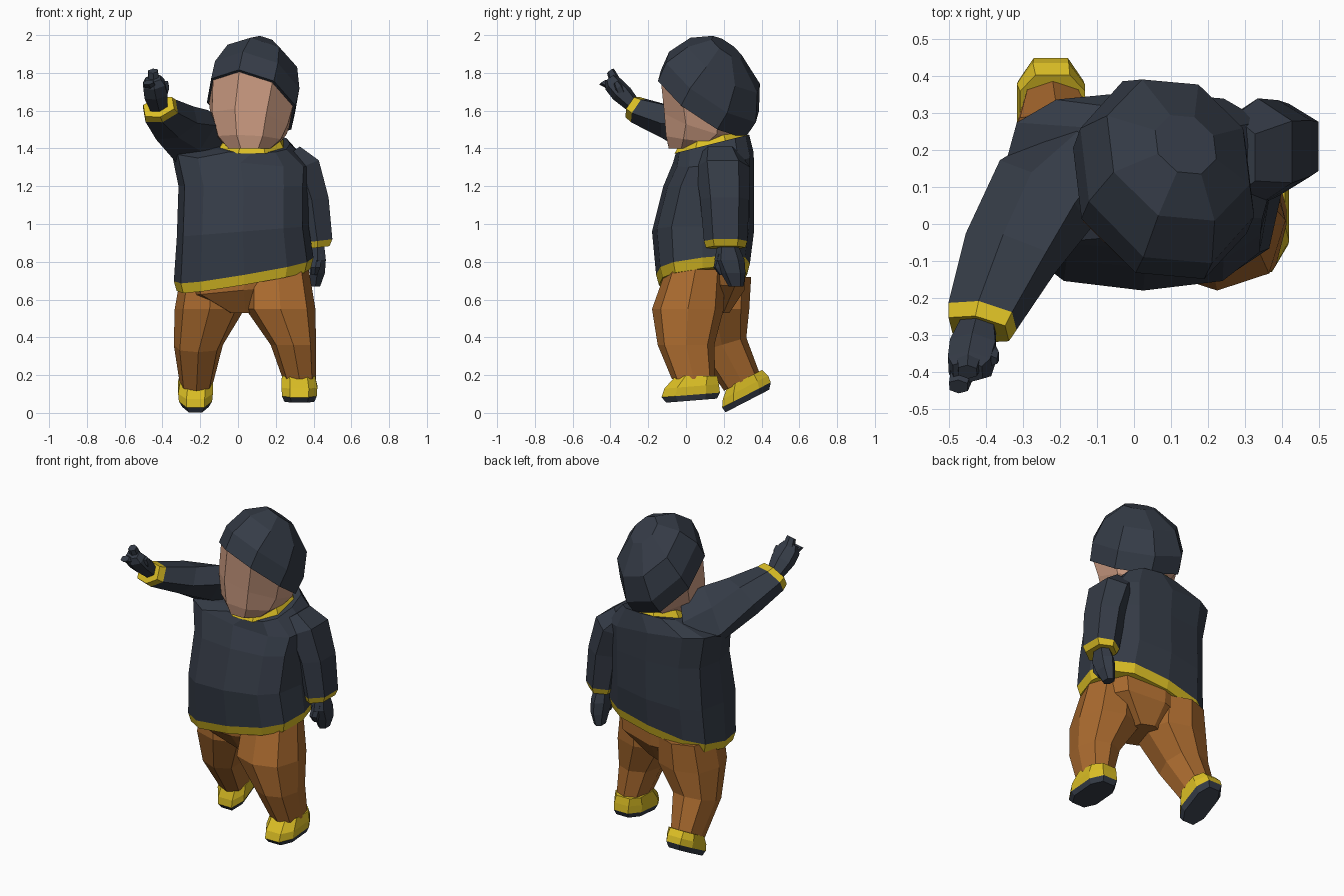
import bpy, bmesh, math
from mathutils import Vector


def material(name, rgb):
    m = bpy.data.materials.new(name)
    m.diffuse_color = (*rgb, 1)
    return m


SLATE = material("dark slate", (0.035, 0.044, 0.062))
YELLOW = material("yellow trim", (0.70, 0.51, 0.018))
ORANGE = material("orange brown", (0.40, 0.145, 0.028))
SKIN = material("skin", (0.64, 0.35, 0.235))
UP = Vector((0, 0, 1))


def loft(name, mats, secs, n=8, normal=(0, 0, 1), phase=None, power=1.0):
    """Skin rings (x, y, z, rx, ry[, normal]); mats gives one material per band."""
    bm = bmesh.new()
    rings = []
    grow = 1.0
    if phase is None:                       # flat side forward
        phase, grow = math.pi / n, 1 / math.cos(math.pi / n)
    for s in secs:
        q = UP.rotation_difference(Vector(s[5] if len(s) > 5 else normal).normalized())
        ring = []
        for i in range(n):
            a = phase + 2 * math.pi * i / n
            c, d = math.cos(a), math.sin(a)
            p = Vector((math.copysign(min(1, abs(c) ** power * grow), c) * s[3],
                        math.copysign(min(1, abs(d) ** power * grow), d) * s[4], 0))
            ring.append(bm.verts.new(Vector(s[:3]) + q @ p))
        rings.append(ring)
    if not isinstance(mats, list):
        mats = [mats] * (len(secs) - 1)
    slots = list(dict.fromkeys(mats))
    for k, (a, b) in enumerate(zip(rings, rings[1:])):
        for i in range(n):
            j = (i + 1) % n
            bm.faces.new((a[i], a[j], b[j], b[i])).material_index = slots.index(mats[k])
    bm.faces.new(rings[0][::-1]).material_index = slots.index(mats[0])
    bm.faces.new(rings[-1]).material_index = slots.index(mats[-1])
    bmesh.ops.recalc_face_normals(bm, faces=bm.faces)
    me = bpy.data.meshes.new(name)
    bm.to_mesh(me)
    bm.free()
    for m in slots:
        me.materials.append(m)
    ob = bpy.data.objects.new(name, me)
    bpy.context.collection.objects.link(ob)
    return ob


# Head: face meeting the rim of a tilted hat
tilt = (0.3, 0.55, 0.78)
loft("face", SKIN, [
    (0.06, 0.02, 1.40, 0.12, 0.12),
    (0.06, 0.05, 1.45, 0.18, 0.17, (0.05, 0.12, 1)),
    (0.06, 0.085, 1.535, 0.22, 0.225, (0.16, 0.3, 0.94)),
    (0.07, 0.095, 1.645, 0.243, 0.287, tilt)], phase=0.4)
loft("hat", SLATE, [
    (0.07, 0.09, 1.635, 0.255, 0.30),
    (0.09, 0.14, 1.725, 0.255, 0.31),
    (0.12, 0.20, 1.84, 0.21, 0.24),
    (0.14, 0.215, 1.935, 0.09, 0.10)], normal=tilt, phase=0.4)

# Pullover body with yellow hem, and collar
hem, neck = (-0.17, -0.12, 1), (0, -0.25, 1)
loft("pullover", [YELLOW] + [SLATE] * 5, [
    (0.03, 0.09, 0.705, 0.36, 0.235, hem),
    (0.03, 0.09, 0.76, 0.375, 0.25, hem),
    (0.025, 0.09, 0.96, 0.35, 0.27, (-0.08, 0, 1)),
    (0.03, 0.12, 1.20, 0.345, 0.24),
    (0.015, 0.145, 1.35, 0.37, 0.215, (0.1, -0.12, 1)),
    (0.075, 0.14, 1.425, 0.20, 0.20, neck)], n=12, power=0.7, phase=0)
loft("collar", YELLOW, [
    (0.072, 0.13, 1.42, 0.17, 0.197, neck),
    (0.075, 0.13, 1.462, 0.145, 0.17, neck)], n=8)

# Hanging arm and hand
hang = (-0.12, 0, 1)
loft("hanging_sleeve", [SLATE, SLATE, SLATE, YELLOW], [
    (0.27, 0.18, 1.37, 0.07, 0.11, (-0.7, 0, 1)),
    (0.335, 0.195, 1.30, 0.10, 0.145, (-0.4, 0, 1)),
    (0.39, 0.205, 1.13, 0.09, 0.13, hang),
    (0.42, 0.21, 0.91, 0.08, 0.115, hang),
    (0.42, 0.21, 0.875, 0.065, 0.105, hang)], n=6)
loft("hanging_hand", SLATE, [
    (0.42, 0.22, 0.90, 0.035, 0.05),
    (0.42, 0.23, 0.81, 0.045, 0.08),
    (0.42, 0.25, 0.74, 0.04, 0.065),
    (0.41, 0.265, 0.67, 0.025, 0.04)], n=6)
loft("hanging_thumb", SLATE, [
    (0.42, 0.19, 0.84, 0.025, 0.03),
    (0.41, 0.17, 0.77, 0.025, 0.025),
    (0.405, 0.19, 0.73, 0.015, 0.015)], n=6)

# Raised arm and hand
reach = (-0.25, -0.8, 0.5)
loft("raised_sleeve", [SLATE, SLATE, SLATE, YELLOW], [
    (-0.12, 0.18, 1.40, 0.15, 0.09, (-0.8, -0.5, 0.2)),
    (-0.24, 0.08, 1.46, 0.155, 0.10, (-0.65, -0.7, 0.25)),
    (-0.335, -0.08, 1.535, 0.12, 0.095, (-0.35, -0.8, 0.45)),
    (-0.41, -0.25, 1.60, 0.09, 0.075, reach),
    (-0.42, -0.285, 1.62, 0.08, 0.065, reach)], n=6)
point = (-0.15, -0.55, 0.8)
loft("raised_hand", SLATE, [
    (-0.42, -0.27, 1.62, 0.045, 0.04, reach),
    (-0.435, -0.34, 1.69, 0.062, 0.055, point),
    (-0.445, -0.385, 1.74, 0.058, 0.05, point),
    (-0.45, -0.40, 1.77, 0.04, 0.035, point)], n=6)
for k, (x, y, z) in enumerate([(-0.475, -0.44, 1.75), (-0.45, -0.40, 1.81)]):
    loft(f"raised_finger_{k + 1}", SLATE, [
        (x * 0.3 - 0.31, -0.36, 1.72, 0.035, 0.035, point),
        (x, y, z, 0.025, 0.022, point)], n=6)
loft("raised_thumb", SLATE, [
    (-0.405, -0.33, 1.67, 0.025, 0.025, (0.4, -0.4, 0.8)),
    (-0.39, -0.355, 1.72, 0.025, 0.025, point),
    (-0.385, -0.37, 1.75, 0.015, 0.015, point)], n=6)

# Trousers: hips and two legs
loft("hips", ORANGE, [
    (0.03, 0.10, 0.74, 0.325, 0.215, hem),
    (0.03, 0.10, 0.65, 0.30, 0.21, (-0.1, 0, 1)),
    (0.04, 0.10, 0.53, 0.10, 0.13)], phase=0, power=0.8)
loft("front_leg", ORANGE, [
    (0.21, 0.05, 0.76, 0.165, 0.155),
    (0.225, 0.01, 0.55, 0.185, 0.19),
    (0.293, 0.00, 0.36, 0.12, 0.15),
    (0.325, 0.04, 0.18, 0.088, 0.115)], phase=0, power=0.8)
step = (0, -0.46, 0.89)
loft("rear_leg", ORANGE, [
    (-0.14, 0.155, 0.72, 0.165, 0.19),
    (-0.15, 0.15, 0.55, 0.185, 0.185),
    (-0.21, 0.19, 0.36, 0.13, 0.135, (0, -0.3, 1)),
    (-0.22, 0.295, 0.165, 0.09, 0.105, step)], phase=0, power=0.8)

# Shoes: dark sole, yellow upper; the rear one rises on its toe
trim = [SLATE, YELLOW, YELLOW]
loft("front_shoe", trim, [
    (0.325, 0.03, 0.065, 0.08, 0.135, (0, -0.08, 1)),
    (0.325, 0.025, 0.095, 0.092, 0.155, (0, -0.08, 1)),
    (0.325, 0.03, 0.14, 0.095, 0.145, (0, -0.08, 1)),
    (0.32, 0.055, 0.195, 0.088, 0.11)], power=0.75)
loft("rear_shoe", trim, [
    (-0.225, 0.325, 0.063, 0.07, 0.13, step),
    (-0.225, 0.32, 0.095, 0.088, 0.145, step),
    (-0.225, 0.315, 0.135, 0.092, 0.135, step),
    (-0.22, 0.31, 0.18, 0.088, 0.105, step)], power=0.75)
